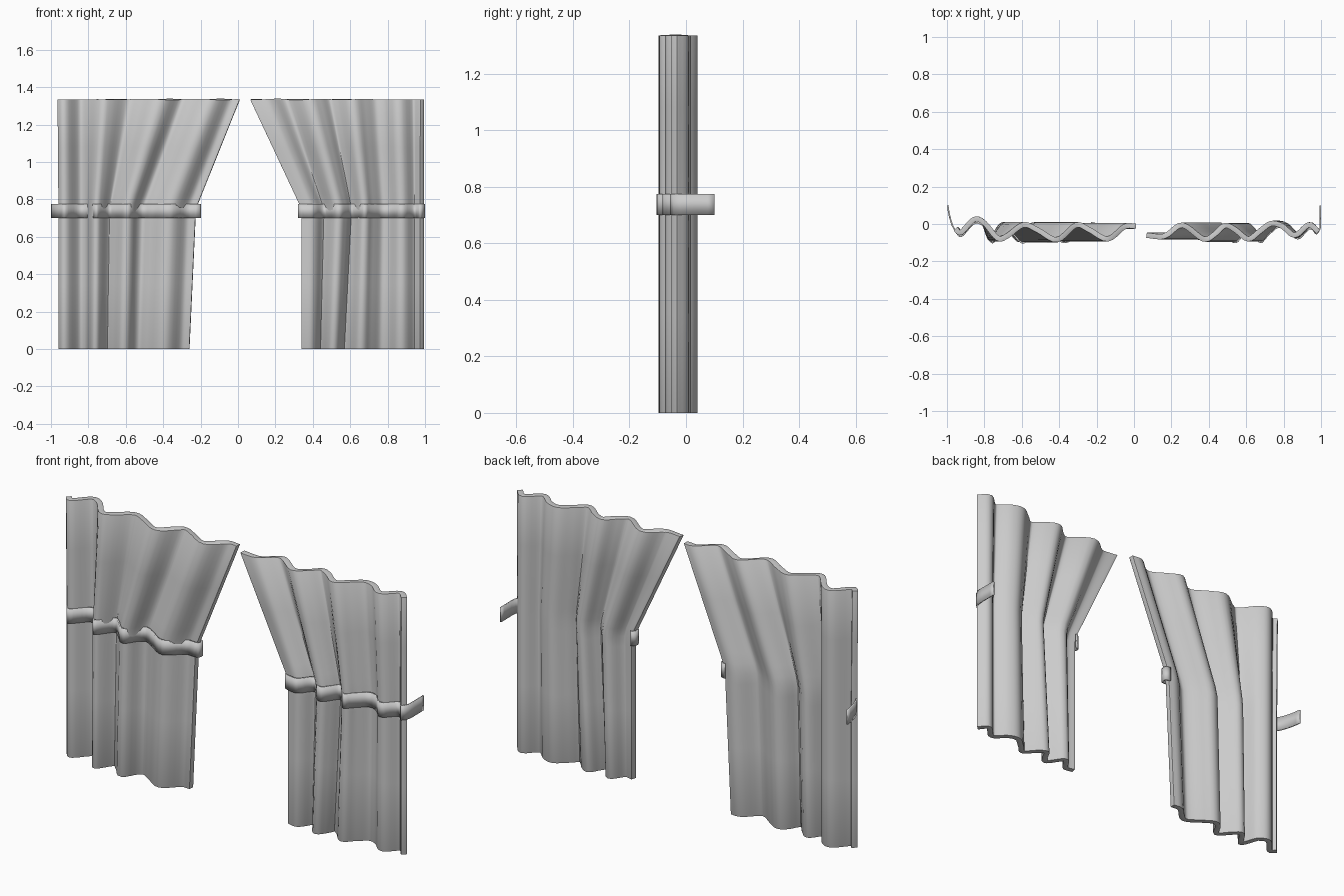
import bpy
from mathutils import Vector

if "Cube" in bpy.data.objects:
    bpy.data.objects.remove(bpy.data.objects["Cube"])


def spline(pts, n=5):
    """Smooth curve through the control points."""
    p = [Vector(q) for q in pts]
    p = [2 * p[0] - p[1]] + p + [2 * p[-1] - p[-2]]
    out = []
    for i in range(1, len(p) - 2):
        a, b, c, d = p[i - 1:i + 3]
        for k in range(n):
            t = k / n
            out.append(0.5 * (2 * b + (c - a) * t + (2 * a - 5 * b + 4 * c - d) * t * t
                              + (3 * b - a - 3 * c + d) * t ** 3))
    return out + [p[-2]]


def remap(x, table):
    """Piecewise linear lookup."""
    for (a, fa), (b, fb) in zip(table, table[1:]):
        if x <= b:
            return fa + (fb - fa) * (x - a) / (b - a)
    return table[-1][1]


def sheet(name, rows, thickness, bevel=0.0):
    """Thick cloth lofted through rows of points."""
    n = len(rows[0])
    verts = [v for r in rows for v in r]
    faces = [(j * n + i, j * n + i + 1, (j + 1) * n + i + 1, (j + 1) * n + i)
             for j in range(len(rows) - 1) for i in range(n - 1)]
    me = bpy.data.meshes.new(name)
    me.from_pydata(verts, [], faces)
    ob = bpy.data.objects.new(name, me)
    bpy.context.collection.objects.link(ob)
    s = ob.modifiers.new("thickness", 'SOLIDIFY')
    s.thickness, s.offset = thickness, 0
    if bevel:
        b = ob.modifiers.new("soft_hem", 'BEVEL')
        b.width, b.segments = bevel, 2
        b.limit_method, b.angle_limit = 'ANGLE', 1.0
    bpy.ops.object.select_all(action='DESELECT')
    bpy.context.view_layer.objects.active = ob
    ob.select_set(True)
    bpy.ops.object.shade_smooth_by_angle(angle=0.87)
    return ob


def curtain(side, folds, tied, hem, tie_end, tie_wrap):
    # folds at the top, gathered at the tie and falling to the hem
    path = spline(folds)
    mids = [remap(p.x, tied) for p in path]
    hems = [remap(p.x, hem) for p in path]

    def row(z):
        r = []
        for p, m, h in zip(path, mids, hems):
            x = m + (p.x - m) * (z - 0.75) / 0.585 if z > 0.75 else h + (m - h) * z / 0.75
            r.append((x, p.y, z))
        return r

    sheet(side + "_curtain", [row(z) for z in (0, 0.35, 0.68, 0.73, 0.78, 0.83, 1.08, 1.335)],
          0.028, 0.008)
    # tie band over the front of the folds
    front = [(x, max(p.y, -0.079) - 0.02) for x, p in zip(mids, path)][1:-1:2]
    front = front if side == "left" else front[::-1]
    band = spline([Vector(q) for q in tie_end + front + tie_wrap], 2)
    sheet(side + "_tieback", [[(p.x, p.y, z) for p in band] for z in (0.70, 0.775)], 0.008)


curtain("left",
        [(-0.955, -0.025), (-0.925, -0.045), (-0.855, 0.024), (-0.8, 0.005), (-0.73, -0.075),
         (-0.68, -0.065), (-0.59, -0.004), (-0.51, -0.035), (-0.41, -0.084), (-0.31, -0.006),
         (-0.24, -0.03), (-0.14, -0.08), (-0.05, -0.014), (0.01, -0.012)],
        [(-0.96, -0.955), (-0.8, -0.8), (-0.66, -0.73), (-0.34, -0.55), (0.01, -0.225)],
        [(-0.96, -0.955), (-0.8, -0.8), (-0.66, -0.74), (-0.34, -0.57), (0.01, -0.26)],
        [(-0.996, 0.1), (-0.988, 0.05), (-0.97, -0.01)],
        [(-0.208, -0.03), (-0.205, 0.0), (-0.23, 0.008)])

curtain("right",
        [(0.067, -0.06), (0.14, -0.068), (0.18, -0.055), (0.26, -0.006), (0.37, -0.08),
         (0.43, -0.055), (0.485, -0.008), (0.54, -0.03), (0.61, -0.08), (0.67, -0.04),
         (0.73, 0.002), (0.79, -0.01), (0.86, -0.06), (0.935, -0.004), (0.985, -0.042)],
        [(0.067, 0.342), (0.48, 0.60), (0.65, 0.70), (0.9, 0.91), (0.985, 0.983)],
        [(0.067, 0.342), (0.48, 0.56), (0.65, 0.685), (0.9, 0.91), (0.985, 0.983)],
        [(0.996, 0.1), (0.996, 0.05), (0.995, -0.02)],
        [(0.328, -0.075), (0.325, -0.05), (0.345, -0.036)])
